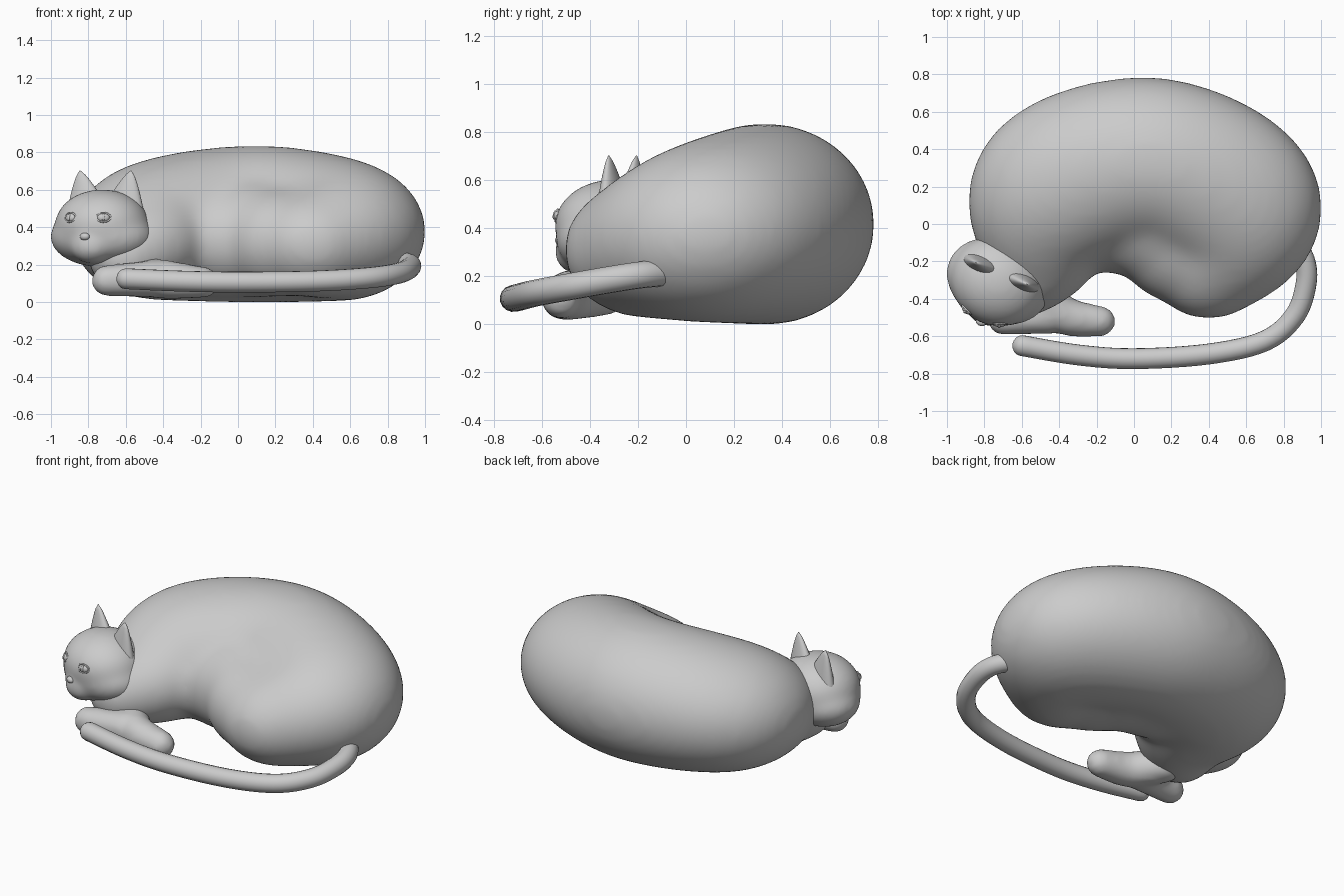
import bpy, bmesh, math
from mathutils import Vector, Matrix

if "Cube" in bpy.data.objects:
    bpy.data.objects.remove(bpy.data.objects["Cube"])


def finish(bm, name, voxel=0, smooth=0, grow=0):
    me = bpy.data.meshes.new(name)
    bm.to_mesh(me)
    bm.free()
    ob = bpy.data.objects.new(name, me)
    bpy.context.collection.objects.link(ob)
    if voxel:
        r = ob.modifiers.new("Blend", 'REMESH')
        r.mode = 'VOXEL'
        r.voxel_size = voxel
        r.use_smooth_shade = True
        s = ob.modifiers.new("Soften", 'SMOOTH')
        s.factor = 0.5
        s.iterations = smooth
        # make up for the shrinking caused by smoothing
        d = ob.modifiers.new("Regrow", 'DISPLACE')
        d.mid_level = 0
        d.strength = grow
    for p in me.polygons:
        p.use_smooth = True
    return ob


def ball(bm, c, r, base=Matrix(), seg=32):
    m = base @ Matrix.Translation(c) @ Matrix.Diagonal((*r, 1))
    bmesh.ops.create_uvsphere(bm, u_segments=seg, v_segments=seg // 2, radius=1, matrix=m)


def spline(pts, steps):
    """Catmull-Rom through tuples of any length."""
    p = [pts[0]] + pts + [pts[-1]]
    out = []
    for i in range(1, len(p) - 2):
        for k in range(steps):
            t = k / steps
            out.append([0.5 * (2 * b + (c - a) * t + (2 * a - 5 * b + 4 * c - d) * t * t
                               + (3 * b - a - 3 * c + d) * t ** 3)
                        for a, b, c, d in zip(*p[i - 1:i + 3])])
    return out + [list(pts[-1])]


# Curled body: ellipsoids along the spine (x, y, z, radius, height radius)
bm = bmesh.new()
spine = [(0.40, -0.17, 0.31, 0.335, 0.275), (0.55, 0.10, 0.38, 0.447, 0.365),
         (0.10, 0.33, 0.417, 0.447, 0.412), (-0.41, 0.185, 0.385, 0.447, 0.365),
         (-0.50, -0.13, 0.30, 0.30, 0.25), (-0.60, -0.30, 0.24, 0.20, 0.18)]
for x, y, z, r, h in spline(spine, 9):
    ball(bm, (x, y, z), (r, r, h))
# Belly filling the inside of the curl
ball(bm, (-0.08, 0.10, 0.33), (0.38, 0.36, 0.30))
ball(bm, (0.10, 0.04, 0.34), (0.34, 0.34, 0.31))
ball(bm, (0.22, -0.08, 0.32), (0.31, 0.33, 0.285))
finish(bm, "body", 0.024, 60, 0.012)

# Folded front legs
bm = bmesh.new()
legs = [[(-0.70, -0.51, 0.115, 0.08), (-0.45, -0.49, 0.125, 0.095)],
        [(-0.52, -0.34, 0.14, 0.10), (-0.38, -0.485, 0.12, 0.10), (-0.18, -0.52, 0.105, 0.078)]]
for leg in legs:
    for x, y, z, r in spline(leg, 9):
        ball(bm, (x, y, z), (r, r, r), seg=20)
finish(bm, "front_legs", 0.018, 12, 0.005)

# Head frame, turned slightly to the side
H = Matrix.Translation((-0.73, -0.315, 0.40)) @ Matrix.Rotation(math.radians(-23), 4, 'Z')
bm = bmesh.new()
ball(bm, (0, 0.01, 0.01), (0.25, 0.235, 0.187), H)
ball(bm, (0, 0.01, -0.05), (0.282, 0.22, 0.158), H)
ball(bm, (0, -0.14, -0.10), (0.11, 0.098, 0.09), H)
finish(bm, "head", 0.014, 40, 0.007)

# Nose
bm = bmesh.new()
ball(bm, (0, -0.228, -0.05), (0.028, 0.02, 0.02), H, 16)
finish(bm, "nose")

for side, label in ((-1, "left"), (1, "right")):
    # Ear: flattened tapering cone leaning outwards
    bm = bmesh.new()
    rings = []
    for k in range(9):
        t = k / 8
        w = 0.11 * (1 - t) ** 0.75 + 0.003
        d = 0.052 * (1 - t) ** 0.75 + 0.002
        cx = side * (0.115 + 0.033 * t)
        rings.append([bm.verts.new(H @ Vector((cx + w * math.cos(a), 0.055 + d * math.sin(a),
                      0.09 + 0.213 * t - side * 0.04 * (1 - t) * math.cos(a))))
                      for a in (j * math.tau / 24 for j in range(24))])
    for a, b in zip(rings, rings[1:]):
        for j in range(24):
            bm.faces.new((a[j], a[(j + 1) % 24], b[(j + 1) % 24], b[j]))
    bm.faces.new(rings[0][::-1])
    bm.faces.new(rings[-1])
    finish(bm, label + "_ear")

    # Eye: eyeball and pupil
    E = H @ Matrix.Translation((side * 0.095, -0.197, 0.052)) @ Matrix.Rotation(side * 0.35, 4, 'Z') \
        @ Matrix.Rotation(-0.2, 4, 'X')
    bm = bmesh.new()
    ball(bm, (0, 0, 0), (0.034, 0.018, 0.024), E, 16)
    ball(bm, (0, -0.014, 0), (0.009, 0.008, 0.02), E, 12)
    finish(bm, label + "_eye")

    # Almond-shaped eyelid rim
    bm = bmesh.new()
    n, m = 28, 8
    ring = []
    for i in range(n):
        a = i * math.tau / n
        u = Vector((math.cos(a), 0, math.sin(a)))
        c = Vector((0.040 * u.x, 0.008 * u.x ** 2 - 0.006, 0.025 * u.z * abs(u.z) ** 0.3))
        ring.append([bm.verts.new(E @ (c + 0.005 * (math.cos(b) * u + math.sin(b) * Vector((0, 1, 0)))))
                     for b in (j * math.tau / m for j in range(m))])
    for i in range(n):
        for j in range(m):
            p, q = ring[i], ring[(i + 1) % n]
            bm.faces.new((p[j], p[(j + 1) % m], q[(j + 1) % m], q[j]))
    bmesh.ops.recalc_face_normals(bm, faces=bm.faces)
    finish(bm, label + "_eyelid")

# Tail wrapped around the front
path = [(0.84, -0.08, 0.215), (0.91, -0.19, 0.205), (0.92, -0.32, 0.185), (0.86, -0.49, 0.155),
        (0.70, -0.625, 0.13), (0.40, -0.695, 0.112), (0.0, -0.72, 0.107), (-0.30, -0.70, 0.112),
        (-0.60, -0.65, 0.125)]
cu = bpy.data.curves.new("tail", 'CURVE')
cu.dimensions = '3D'
cu.bevel_depth = 0.056
cu.bevel_resolution = 6
cu.use_fill_caps = True
pts = [(*p, 1) for p in spline(path, 6)]
end = Vector((-0.985, 0.16, 0.03)).normalized()
tip = Vector(path[-1])
pts += [(*(tip + end * 0.05 * math.sin(a)), max(math.cos(a), 0.05))
        for a in (0.4, 0.8, 1.2, 1.5)]
sp = cu.splines.new('POLY')
sp.points.add(len(pts) - 1)
for q, (x, y, z, r) in zip(sp.points, pts):
    q.co = (x, y, z, 1)
    q.radius = r
sp.use_smooth = True
bpy.context.collection.objects.link(bpy.data.objects.new("tail", cu))
